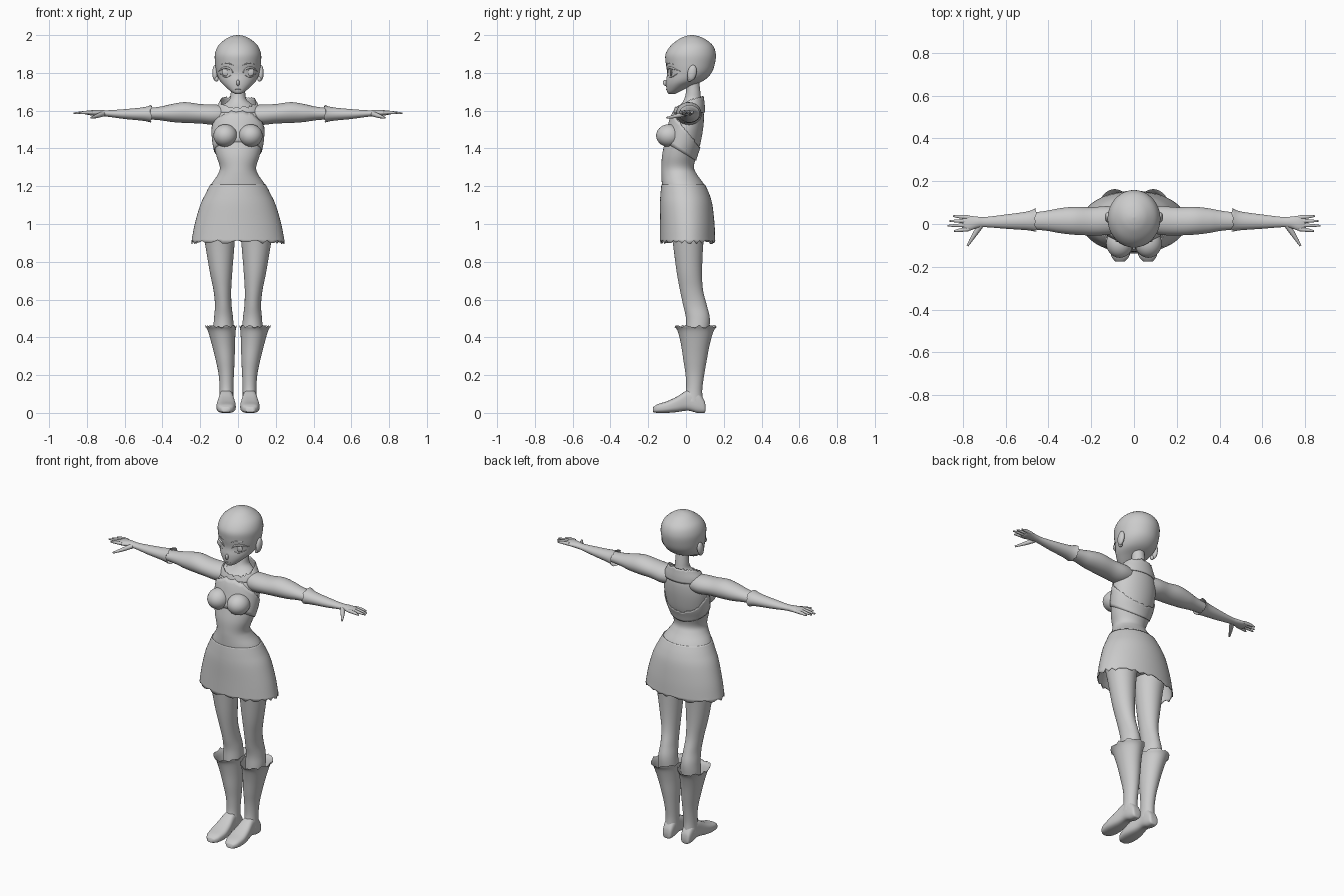
import bpy, bmesh, math, random
from mathutils import Vector, Matrix

random.seed(4)
if "Cube" in bpy.data.objects:
    bpy.data.objects.remove(bpy.data.objects["Cube"])

grey = bpy.data.materials.new("plain_grey")
grey.use_nodes = True
tone = (0.6, 0.6, 0.6, 1)
grey.diffuse_color = tone
grey.node_tree.nodes["Principled BSDF"].inputs["Base Color"].default_value = tone


def finish(name, bm, mirror=False, thick=0.0):
    """Turn a bmesh into a smooth, optionally mirrored object."""
    bmesh.ops.recalc_face_normals(bm, faces=bm.faces)
    mesh = bpy.data.meshes.new(name)
    bm.to_mesh(mesh)
    bm.free()
    for face in mesh.polygons:
        face.use_smooth = True
    mesh.set_sharp_from_angle(angle=math.radians(55))
    mesh.materials.append(grey)
    obj = bpy.data.objects.new(name, mesh)
    bpy.context.collection.objects.link(obj)
    if thick:
        obj.modifiers.new("thickness", "SOLIDIFY").thickness = thick
    if mirror:
        obj.modifiers.new("mirror", "MIRROR").use_clip = False
    return obj


def refine(rows, steps=5):
    """Smooth curve through section rows."""
    out = []
    for i in range(len(rows) - 1):
        quad = [rows[max(i - 1, 0)], rows[i], rows[i + 1], rows[min(i + 2, len(rows) - 1)]]
        for s in range(steps):
            t = s / steps
            out.append([b + t / 2 * (c - a + t * (2 * a - 5 * b + 4 * c - d + t * (3 * (b - c) + d - a)))
                        for a, b, c, d in zip(*quad)])
    return out + [list(rows[-1])]


def section_point(row, angle, axis="z", power=1.0, grow=0.0):
    """Point of a rounded section given as position, u range and v range."""
    a, u0, u1, v0, v1 = row
    c, s = math.cos(angle), math.sin(angle)
    u = (u0 + u1) / 2 + ((u1 - u0) / 2 + grow) * math.copysign(abs(c) ** power, c)
    v = (v0 + v1) / 2 + ((v1 - v0) / 2 + grow) * math.copysign(abs(s) ** power, s)
    return {"x": (a, u, v), "y": (u, a, v), "z": (u, v, a)}[axis]


def skin(bm, rings, caps):
    n = len(rings[0])
    for lower, upper in zip(rings, rings[1:]):
        for i in range(n):
            j = (i + 1) % n
            bm.faces.new((lower[i], lower[j], upper[j], upper[i]))
    if caps:
        bm.faces.new(rings[0])
        bm.faces.new(rings[-1])


def loft(name, rows, axis="z", sides=36, caps=True, ragged=0.0, power=1.0, **finish_args):
    bm = bmesh.new()
    rings = [[bm.verts.new(section_point(row, math.tau * i / sides, axis, power)) for i in range(sides)]
             for row in refine(rows)]
    # the first ring is the torn hem
    for vert in rings[0]:
        vert.co["xyz".index(axis)] += random.uniform(-ragged, ragged)
    skin(bm, rings, caps)
    return finish(name, bm, **finish_args)


def wrap(name, rows, low, high, grow, levels=8, sides=64):
    """Cloth lying over a lofted body, with top and bottom edges set by angle."""
    dense = refine(rows)
    bm = bmesh.new()
    rings = [[] for _ in range(levels)]
    for i in range(sides):
        angle = math.tau * i / sides
        front = -math.sin(angle)
        lo, hi = low(front), high(front) + random.uniform(-0.006, 0.006)
        for k, ring in enumerate(rings):
            z = lo + (hi - lo) * k / (levels - 1)
            below, above = next((p for p in zip(dense, dense[1:]) if p[1][0] >= z), dense[-2:])
            t = (z - below[0]) / (above[0] - below[0])
            row = [p + (q - p) * t for p, q in zip(below, above)]
            ring.append(bm.verts.new(section_point(row, angle, grow=grow)))
    skin(bm, rings, False)
    return finish(name, bm, thick=0.004)


def ball(name, centre, radii, turn=0.0, mirror=True):
    bm = bmesh.new()
    matrix = Matrix.Translation(centre) @ Matrix.Rotation(turn, 4, "X") @ Matrix.Diagonal((*radii, 1))
    bmesh.ops.create_uvsphere(bm, u_segments=28, v_segments=18, radius=1, matrix=matrix)
    return finish(name, bm, mirror)


def tube(name, points, radii, sides=10, mirror=True, flat=1.0):
    """Tapered tube along a short path."""
    bm = bmesh.new()
    path = refine([(*p, r) for p, r in zip(points, radii)], 4)
    rings = []
    for i, node in enumerate(path):
        way = Vector(path[min(i + 1, len(path) - 1)][:3]) - Vector(path[max(i - 1, 0)][:3])
        side = way.cross(Vector((0, 1, 0))).normalized()
        other = way.cross(side).normalized() * flat
        rings.append([bm.verts.new(Vector(node[:3]) + node[3] * (side * math.cos(a) + other * math.sin(a)))
                      for a in (math.tau * k / sides for k in range(sides))])
    skin(bm, rings, True)
    return finish(name, bm, mirror)


def even(rows):
    """Rows of height, half width, front and back become full sections."""
    return [(z, -w, w, front, back) for z, w, front, back in rows]


# Torso and neck
torso_rows = even([
    (0.97, .09, -.05, .07), (1.05, .15, -.10, .11), (1.13, .16, -.12, .115), (1.2, .147, -.127, .1),
    (1.26, .108, -.13, .06), (1.3, .096, -.13, .042), (1.36, .114, -.127, .055), (1.42, .128, -.115, .075),
    (1.5, .135, -.095, .09), (1.56, .13, -.08, .095), (1.6, .118, -.06, .092), (1.63, .08, -.03, .085),
    (1.66, .045, -.01, .08), (1.7, .038, 0, .076), (1.75, .036, 0, .07)])
loft("torso", torso_rows, sides=48)
ball("bust", (.067, -.09, 1.468), (.063, .068, .06))

# Halter top, collar and skirt
wrap("halter_top", torso_rows, lambda f: 1.385 + .05 * f, lambda f: 1.5 + .1 * f, .006)
collar_rows = even([(1.58, .125, -.072, .1), (1.62, .115, -.058, .1), (1.65, .097, -.04, .097),
                    (1.69, .08, -.02, .092)])
wrap("collar", collar_rows, lambda f: 1.59, lambda f: 1.66 - .045 * max(f, 0) + .015 * max(-f, 0), 0)
loft("skirt", even([(.905, .247, -.137, .155), (1.0, .229, -.137, .151), (1.1, .2, -.138, .14),
                    (1.16, .172, -.135, .123), (1.21, .147, -.13, .1)]),
     sides=56, caps=False, ragged=.011, thick=.005)

# Head
head = loft("head", even([
    (1.688, .012, -.09, -.06), (1.7, .035, -.1, -.035), (1.73, .07, -.105, .025), (1.76, .097, -.105, .095),
    (1.8, .113, -.1, .135), (1.85, .121, -.107, .153), (1.9, .122, -.108, .158), (1.945, .104, -.08, .142),
    (1.98, .064, -.035, .1), (1.995, .032, 0, .062), (2.0, .004, .028, .034)]), sides=48)
bpy.context.view_layer.update()


def on_face(x, z, out=0.0):
    hit, spot, _, _ = head.ray_cast(Vector((x, -1, z)), Vector((0, 1, 0)))
    return (x, (spot.y if hit else 0) - out, z)


# Ears, eyes, lashes, brows, nose and mouth
ball("ear", (.121, .032, 1.8), (.015, .024, .042), turn=-.2)
ball("ear_lobe", (.114, .02, 1.768), (.011, .013, .015))
ball("eye", on_face(.062, 1.805, -.002), (.024, .007, .022))
face_lines = {
    "upper_lash": ([(.025, 1.8), (.045, 1.823), (.075, 1.826), (.105, 1.808)], (.002, .005, .006, .002)),
    "lower_lash": ([(.035, 1.788), (.055, 1.779), (.075, 1.781), (.095, 1.795)], (.001, .002, .003, .001)),
    "brow": ([(.022, 1.838), (.05, 1.85), (.09, 1.846)], (.001, .003, .001))}
for name, (spots, radii) in face_lines.items():
    tube(name, [on_face(x, z, .001) for x, z in spots], radii)
ball("nose", (0, -.105, 1.747), (.009, .018, .016), turn=-.4, mirror=False)
tube("mouth", [on_face(x, 1.712) for x in (-.018, 0, .018)], (.001, .003, .001), mirror=False)

# Arms and flared gloves
loft("arm", [(.04, -.03, .07, 1.54, 1.625), (.12, -.05, .083, 1.525, 1.632), (.2, -.053, .078, 1.532, 1.635),
             (.28, -.05, .08, 1.535, 1.645), (.35, -.042, .073, 1.54, 1.635), (.42, -.03, .06, 1.55, 1.62),
             (.55, -.02, .045, 1.56, 1.606)], axis="x", mirror=True)
loft("glove", [(.46, -.036, .073, 1.537, 1.63), (.5, -.029, .058, 1.546, 1.618), (.6, -.022, .044, 1.556, 1.608),
               (.69, -.015, .033, 1.568, 1.602), (.73, -.018, .034, 1.571, 1.604), (.77, -.032, .039, 1.574, 1.603),
               (.795, -.03, .04, 1.578, 1.598), (.803, -.022, .035, 1.584, 1.593)],
     axis="x", caps=False, ragged=.006, mirror=True)

# Fingers and thumb
for name, y, tip_y, tip_x in (("index", -.024, -.033, .84), ("middle", -.005, -.008, .87),
                              ("ring", .014, .014, .862), ("little", .031, .037, .845)):
    tube(name + "_finger", [(.77, y, 1.59), (.81, (y + tip_y) / 2, 1.59), (tip_x, tip_y, 1.586)],
         (.01, .009, .004))
tube("thumb", [(.715, -.005, 1.583), (.745, -.05, 1.572), (.778, -.102, 1.562)], (.014, .011, .005))

# Legs
loft("leg", [(1.08, .01, .165, -.1, .11), (.98, .012, .185, -.085, .105), (.9, .018, .175, -.07, .092),
             (.75, .03, .15, -.05, .085), (.65, .036, .13, -.032, .09), (.57, .034, .122, -.015, .11),
             (.5, .026, .127, 0, .126), (.42, .022, .13, 0, .12), (.3, .03, .11, 0, .1)], mirror=True)

# Boots: ragged flared shaft, then foot
loft("boot_shaft", [(.457, .008, .172, -.06, .163), (.43, .013, .158, -.043, .145), (.36, .016, .138, -.026, .125),
                    (.28, .018, .118, -.014, .11), (.2, .022, .102, -.002, .096), (.12, .025, .097, 0, .086),
                    (.06, .024, .1, -.02, .09)], caps=False, ragged=.01, mirror=True)
loft("boot_foot", [(.103, .045, .08, .01, .04), (.095, .033, .09, 0, .07), (.06, .027, .097, 0, .115),
                   (.01, .025, .1, .012, .12), (-.05, .015, .11, .004, .085), (-.1, .012, .114, 0, .062),
                   (-.15, .022, .106, 0, .046), (-.174, .042, .088, .004, .03)],
     axis="y", power=.7, mirror=True)
